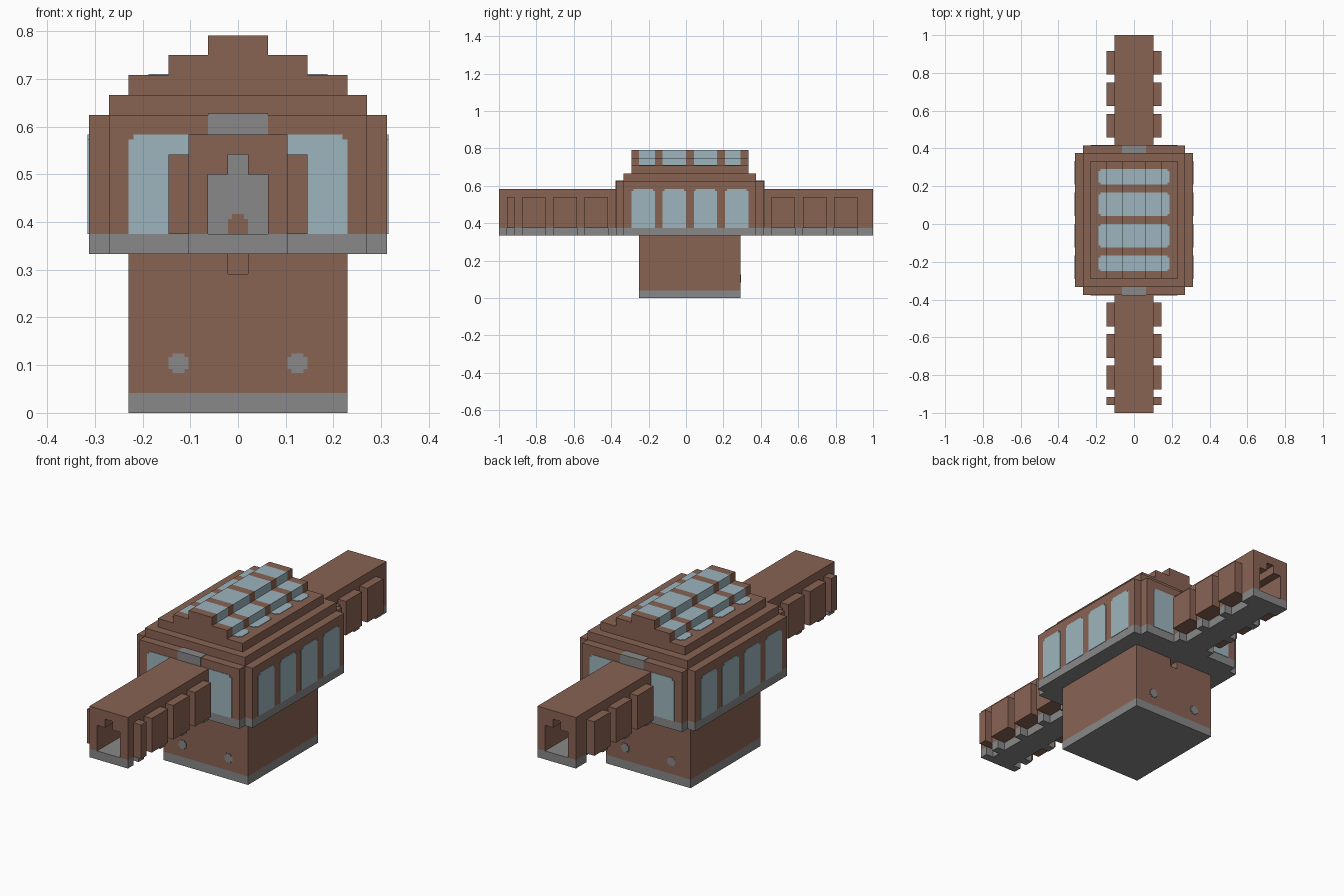
import bpy
import bmesh
from mathutils import Matrix, Vector

if "Cube" in bpy.data.objects:
    bpy.data.objects.remove(bpy.data.objects["Cube"], do_unlink=True)

U = 1 / 48     # block size
E = 0.12       # thickness of painted plates, in blocks


def material(name, rgb):
    m = bpy.data.materials.new(name)
    m.use_nodes = True
    m.diffuse_color = (*rgb, 1)
    m.node_tree.nodes["Principled BSDF"].inputs["Base Color"].default_value = (*rgb, 1)
    return m


BROWN = material("reddish brown", (0.25, 0.125, 0.088))
GREY = material("stone grey", (0.246, 0.246, 0.246))
GLASS = material("pale blue glass", (0.34, 0.46, 0.51))


def build(name, mat, boxes):
    """One object from boxes given as (x0, x1, y0, y1, z0, z1) in blocks."""
    bm = bmesh.new()
    for b in boxes:
        lo, hi = Vector(b[0::2]) * U, Vector(b[1::2]) * U
        bmesh.ops.create_cube(bm, size=1, matrix=Matrix.Translation((lo + hi) / 2)
                              @ Matrix.Diagonal((*(hi - lo), 1)))
    me = bpy.data.meshes.new(name)
    bm.to_mesh(me)
    bm.free()
    me.materials.append(mat)
    ob = bpy.data.objects.new(name, me)
    bpy.context.collection.objects.link(ob)
    return ob


def mirror_x(boxes):
    return boxes + [(-b[1], -b[0], *b[2:]) for b in boxes]


def mirror_y(boxes):
    # the hall is centred one block behind the origin
    return boxes + [(b[0], b[1], 2 - b[3], 2 - b[2], b[4], b[5]) for b in boxes]


# Pedestal with a small slot at the top of each end
build("pedestal_foot", GREY, [(-11, 11, -12, 14, 0, 2)])
build("pedestal", BROWN, [(-11, 11, -12, 14, 2, 14), (-11, 11, -10, 12, 14, 16)]
      + mirror_x(mirror_y([(1, 11, -12, -10, 14, 16)])))
build("pedestal_studs", GREY, mirror_x(mirror_y([
    (5, 7, -12 - E, -12, 4, 6), (5.4, 6.6, -12 - E, -12, 4, 6),
    (5, 7, -12 - E, -12, 4.4, 5.6)][1:])))

# Hall
for name, mat, z0, z1 in (("hall_floor", GREY, 16, 18), ("hall_walls", BROWN, 18, 30)):
    build(name, mat, [(-15, 15, -16, 18, z0, z1)]
          + mirror_y([(-13, 13, -18, -16, z0, z1)]))
build("end_plaques", GREY, mirror_y([(-3, 3, -18 - E, -16, 28, 30 + E)]))

# Hall windows with clipped top corners
side = []
for y in (-14, -6, 2, 10):
    side += [(15, 15 + E, y, y + 6, 18, 27.5), (15, 15 + E, y + 0.5, y + 5.5, 27.5, 28)]
build("side_windows", GLASS, mirror_x(side))
build("end_windows", GLASS, mirror_x(mirror_y([
    (5, 11, -18 - E, -18, 18, 27.5), (5, 10.5, -18 - E, -18, 27.5, 28)])))

# Stepped roof, with upper steps split into ribs and skylights
build("roof_eaves", BROWN, [(-13, 13, -16, 18, 30, 32), (-11, 11, -14, 16, 32, 34)])
ribs, lights = [], []
for w, z in ((7, 34), (3, 36)):
    ribs += [(-w, w, y, y + 2, z, z + 2) for y in (-14, -8, 0, 8, 14)]
    lights += [(-w, w, a, b, z, z + 2) for a, b in ((-12, -8), (-6, 0), (2, 8), (10, 14))]
for a, b in ((-12, -8), (-6, 0), (2, 8), (10, 14)):
    lights += mirror_x([(7, 8.5, a, b, 34, 34 + E), (8.5, 9, a + 0.5, b - 0.5, 34, 34 + E)])
build("roof_ribs", BROWN, ribs)
build("skylights", GLASS, lights)


# Tunnel arms: floor notched beneath the pilasters, arched bore inside
def arm(prefix, y0, y1, pilasters):
    floor = [(-3, 3, y0, y1, 16, 18)]
    edges = [y0] + [y for p in pilasters for y in p] + [y1]
    for a, b in zip(edges[0::2], edges[1::2]):
        floor += mirror_x([(3, 5, a, b, 16, 18)])
    build(prefix + "_arm_floor", GREY, floor)
    build(prefix + "_arm_shell", BROWN, [(-5, 5, y0, y1, 26, 28)]
          + mirror_x([(3, 5, y0, y1, 18, 26), (1, 3, y0, y1, 24, 26)]))
    build(prefix + "_arm_pilasters", BROWN,
          mirror_x([(5, 7, a, b, 18, 26) for a, b in pilasters]))


arm("front", -48, -18, [(-46, -44), (-42, -36), (-34, -28), (-26, -20)])
arm("back", 20, 48, [(22, 28), (30, 36), (38, 44)])

# Inner end of each tunnel
build("tunnel_end_walls", GREY, mirror_y([
    (-3, 3, -18 - E, -18, 18, 24), (-1, 1, -18 - E, -18, 24, 26)]))
build("tunnel_hatches", BROWN, mirror_y([
    (-1, 1, -18 - 2 * E, -18 - E, 18, 19.5), (-0.6, 0.6, -18 - 2 * E, -18 - E, 19.5, 20)]))
